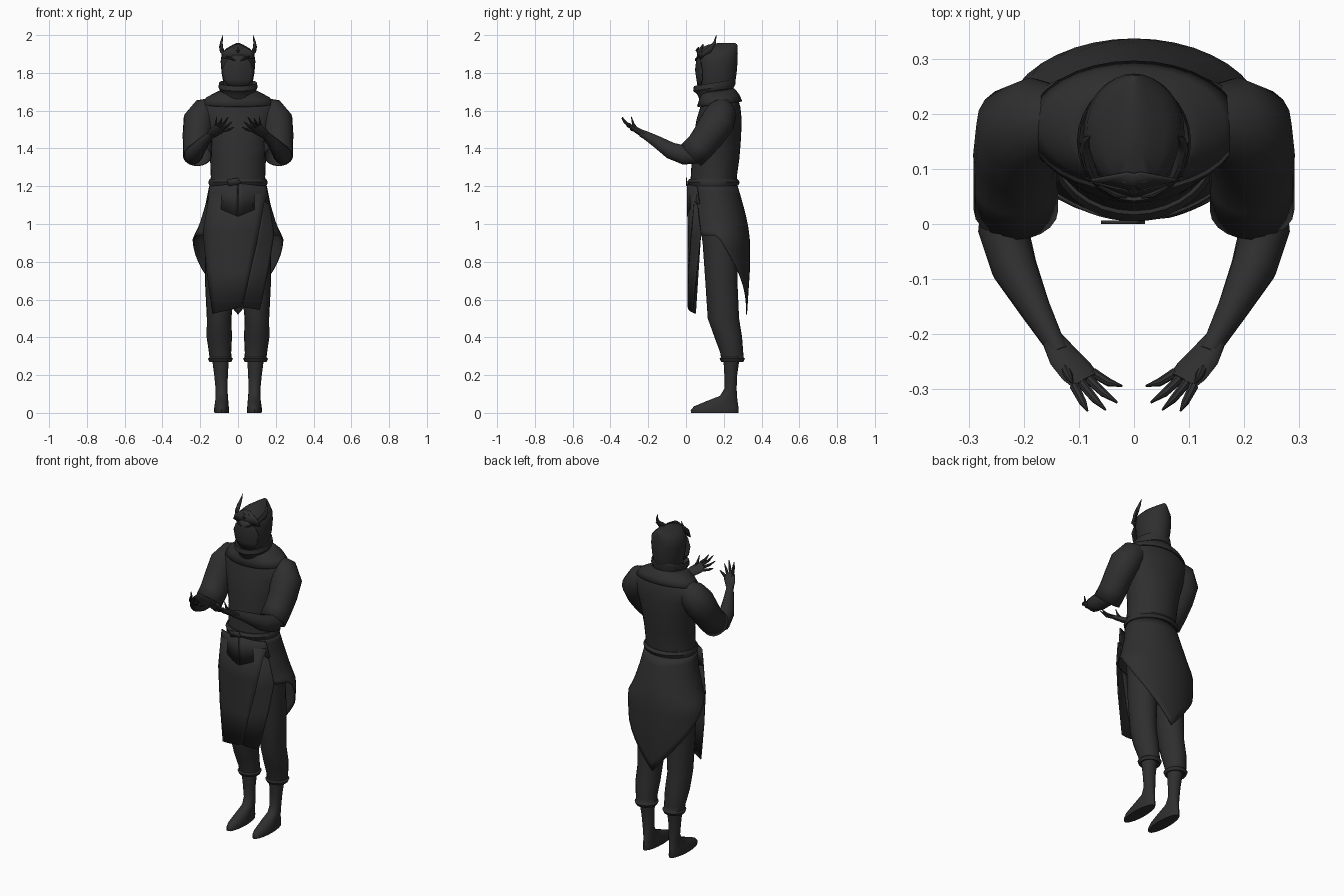
import bpy, bmesh, math
from mathutils import Vector

cloth = bpy.data.materials.new("dark_cloth")
cloth.diffuse_color = (0.028, 0.028, 0.028, 1)


def finish(name, bm, mirror=False, thick=0.0, angle=40):
    bmesh.ops.recalc_face_normals(bm, faces=bm.faces)
    me = bpy.data.meshes.new(name)
    bm.to_mesh(me)
    bm.free()
    ob = bpy.data.objects.new(name, me)
    bpy.context.collection.objects.link(ob)
    me.materials.append(cloth)
    if thick:
        m = ob.modifiers.new("thickness", 'SOLIDIFY')
        m.thickness, m.offset = thick, 0
    if mirror:
        ob.modifiers.new("mirror", 'MIRROR').use_clip = False
    bpy.ops.object.select_all(action='DESELECT')
    ob.select_set(True)
    bpy.context.view_layer.objects.active = ob
    bpy.ops.object.shade_smooth_by_angle(angle=math.radians(angle))
    return ob


def skin(bm, rings, closed=True, caps=(True, True)):
    vs = [[bm.verts.new(p) for p in r] for r in rings]
    n = len(vs[0])
    for a, b in zip(vs, vs[1:]):
        for i in range(n if closed else n - 1):
            j = (i + 1) % n
            bm.faces.new((a[i], a[j], b[j], b[i]))
    if closed and caps[0]:
        bm.faces.new(vs[0])
    if closed and caps[1]:
        bm.faces.new(vs[-1])


def loft(name, rows, tilt=0.0, n=24, ymin=-9, caps=(True, True), **kw):
    """rows: (z, centre x, centre y, radius x, radius y)"""
    rings = []
    for z, cx, cy, rx, ry in rows:
        ring = []
        for i in range(n):
            a = 2 * math.pi * i / n
            y = max(ymin, cy + ry * math.sin(a))
            ring.append((cx + rx * math.cos(a), y, z + tilt * (y - cy)))
        rings.append(ring)
    bm = bmesh.new()
    skin(bm, rings, caps=caps)
    return finish(name, bm, **kw)


def add_tube(bm, path, n=14, ref=(1, 0, 0), caps=(True, True)):
    """path: (x, y, z, radius along ref, radius across)"""
    pts = [Vector(p[:3]) for p in path]
    rings = []
    for i, p in enumerate(path):
        t = (pts[min(i + 1, len(pts) - 1)] - pts[max(i - 1, 0)]).normalized()
        u = Vector(ref)
        u = (u - t * u.dot(t)).normalized()
        v = t.cross(u)
        rings.append([pts[i] + u * p[3] * math.cos(2 * math.pi * k / n)
                      + v * p[4] * math.sin(2 * math.pi * k / n) for k in range(n)])
    skin(bm, rings, caps=caps)


def tube(name, path, n=14, ref=(1, 0, 0), caps=(True, True), **kw):
    bm = bmesh.new()
    add_tube(bm, path, n, ref, caps)
    return finish(name, bm, **kw)


def panel(name, rows, yfun, cols=8, thick=0.006, **kw):
    """rows: (left x, left z, right x, right z) across a sheet bent by yfun(x, z)"""
    grid = []
    for lx, lz, rx, rz in rows:
        line = []
        for i in range(cols + 1):
            t = i / cols
            x, z = lx + (rx - lx) * t, lz + (rz - lz) * t
            line.append((x, yfun(x, z), z))
        grid.append(line)
    bm = bmesh.new()
    skin(bm, grid, closed=False)
    return finish(name, bm, thick=thick, **kw)


def interp(table, z):
    for a, b in zip(table, table[1:]):
        if a[0] >= z >= b[0]:
            t = (a[0] - z) / (a[0] - b[0])
            return [p + (q - p) * t for p, q in zip(a, b)]
    return table[-1]


# Torso and layered mantle
loft("tunic_torso", [(1.16, 0, .145, .153, .127), (1.25, 0, .147, .144, .122),
     (1.35, 0, .157, .148, .126), (1.45, 0, .165, .165, .126), (1.55, 0, .175, .195, .12),
     (1.62, 0, .182, .215, .106), (1.655, 0, .18, .175, .097), (1.685, 0, .17, .115, .09),
     (1.70, 0, .165, .08, .08)], n=32)
loft("shoulder_mantle", [(1.635, 0, .178, .19, .116), (1.667, 0, .177, .165, .104),
     (1.69, 0, .17, .12, .095), (1.705, 0, .165, .09, .088)], tilt=.12, n=32,
     caps=(False, False), thick=.008)
loft("collar", [(1.66, 0, .165, .102, .09), (1.70, 0, .155, .09, .094), (1.722, 0, .15, .104, .112),
     (1.748, 0, .15, .1, .108), (1.735, 0, .155, .085, .09)], tilt=.16, n=28)

# Long coat skirt with a pointed tail: z, half width, depth centre, half depth
shape = [(1.2, .15, .145, .126), (1.1, .17, .16, .14), (1.0, .2, .17, .155),
         (.92, .238, .18, .155), (.75, .232, .18, .155), (.52, .21, .18, .14)]
n = 40
rings = []
for r in range(13):
    ring = []
    for i in range(n):
        a = 2 * math.pi * i / n
        d = min(a, 2 * math.pi - a) / math.radians(95)
        hem = .52 + .42 * min(1, d)
        z = 1.2 + (hem - 1.2) * r / 12
        _, rx, cy, ry = interp(shape, z)
        ring.append((rx * math.sin(a), cy + ry * math.cos(a), z))
    rings.append(ring)
bm = bmesh.new()
skin(bm, rings, caps=(False, False))
finish("coat_skirt", bm, thick=.006)

# Front apron panels, pointed waist flap and sash
panel("apron_left", [(-.15, 1.16, .15, 1.16), (-.185, .96, .12, .96), (-.165, .75, .07, .75),
      (-.135, .525, .02, .56)], lambda x, z: .01 + 2 * x * x + .02 * max(0, .7 - z))
panel("apron_right", [(.14, 1.12, .165, 1.1), (.1, .9, .19, .95), (.065, .75, .165, .78),
      (.025, .56, .115, .545)], lambda x, z: .006 + 2 * x * x + .02 * max(0, .7 - z))
for name, s in (("waist_flap_left", -1), ("waist_flap_right", 1)):
    panel(name, [(s * .002, 1.215, s * .148, 1.2), (s * .002, 1.04, s * .165, 1.11)],
          lambda x, z: .008 + 2.3 * x * x)
loft("waist_sash", [(1.205, 0, .145, .153, .132), (1.222, 0, .145, .157, .14),
     (1.238, 0, .145, .15, .128)], n=32)
panel("sash_end", [(-.06, 1.235, .0, 1.245), (-.05, 1.2, .02, 1.215)], lambda x, z: .003, cols=2)

# Trousers with cuffs
loft("trouser_leg", [(1.02, .085, .17, .08, .1), (.9, .09, .18, .085, .092), (.7, .095, .187, .08, .085),
     (.5, .1, .198, .065, .083), (.4, .099, .224, .067, .073), (.32, .095, .242, .059, .061),
     (.295, .093, .245, .058, .06), (.287, .093, .245, .066, .067), (.27, .093, .245, .058, .058),
     (.28, .093, .243, .035, .04)], n=20, mirror=True)
# Shins and feet
loft("shin_and_foot", [(.3, .093, .241, .046, .044), (.2, .09, .237, .036, .034),
     (.13, .087, .236, .032, .032), (.09, .086, .225, .032, .045), (.06, .086, .188, .035, .085),
     (.035, .087, .16, .038, .117), (.015, .087, .152, .04, .127), (0, .087, .152, .038, .126)],
     n=20, mirror=True)

# Wide short sleeves
tube("sleeve", [(.12, .19, 1.6, .07, .055), (.175, .187, 1.585, .08, .078), (.205, .17, 1.545, .083, .088),
     (.215, .125, 1.475, .075, .082), (.215, .075, 1.41, .074, .075), (.215, .025, 1.362, .074, .074)],
     n=20, caps=(True, False), thick=.006, mirror=True, angle=60)
# Forearms
tube("forearm", [(.23, .07, 1.37, .045, .05), (.238, -.01, 1.365, .046, .052), (.218, -.08, 1.388, .042, .045),
     (.182, -.15, 1.433, .029, .033), (.149, -.21, 1.468, .02, .023), (.135, -.235, 1.48, .02, .02)],
     mirror=True)
# Hands with five tapering fingers
spread = Vector((.68, -.49, .54)).normalized()
bm = bmesh.new()
add_tube(bm, [(.149, -.21, 1.468, .02, .018), (.128, -.242, 1.485, .031, .016),
         (.105, -.268, 1.5, .034, .014), (.088, -.286, 1.511, .03, .01)], n=12, ref=spread)
tips = [(.085, -.34, 1.56), (.052, -.338, 1.566), (.031, -.325, 1.542), (.022, -.295, 1.512)]
fingers = [(Vector((.092, -.282, 1.509)) + spread * k, Vector(t))
           for k, t in zip((.025, .009, -.008, -.024), tips)]
fingers.append((Vector((.13, -.255, 1.495)), Vector((.112, -.29, 1.568))))
for base, tip in fingers:
    mid = (base + tip) / 2 + Vector((-.003, -.006, -.004))
    add_tube(bm, [(*base, .009, .009), (*mid, .0075, .0075), (*tip, .002, .002)], n=8, ref=spread)
finish("hand", bm, mirror=True)

# Hood with a ridged crown and a flat front
loft("hood", [(1.71, 0, .16, .07, .085), (1.75, 0, .165, .078, .096), (1.80, 0, .165, .087, .103),
     (1.86, 0, .165, .092, .108), (1.905, 0, .167, .086, .107), (1.932, 0, .17, .058, .103),
     (1.95, 0, .195, .026, .076), (1.958, 0, .215, .008, .045)], n=32, ymin=.075)
# Hood peak over the brow
panel("hood_brow", [(-.012, 1.95, .012, 1.95), (-.074, 1.915, .074, 1.915), (-.089, 1.875, .089, 1.875)],
      lambda x, z: .062 + .25 * abs(x) + max(0, z - 1.915) * .8)
# Creased face mask
panel("face_mask", [(-.02, 1.895, .02, 1.895), (-.065, 1.86, .065, 1.86), (-.085, 1.815, .085, 1.815),
      (-.076, 1.765, .076, 1.765), (-.045, 1.725, .045, 1.725)],
      lambda x, z: .05 + 3.4 * x * x + .1 * abs(x) + .15 * abs(z - 1.82), cols=10)
# Slanted eye rims and forehead gem
tube("eye_rim", [(.014, .049, 1.865, .003, .003), (.035, .054, 1.874, .006, .006),
     (.062, .068, 1.888, .003, .003)], n=8, ref=(0, 0, 1), mirror=True)
loft("forehead_gem", [(1.905, 0, .06, .002, .002), (1.92, 0, .06, .012, .01), (1.937, 0, .066, .002, .002)], n=4, angle=10)

# Curved horns with a smaller side spur
bm = bmesh.new()
add_tube(bm, [(.072, .085, 1.895, .008, .012), (.083, .11, 1.915, .011, .014), (.09, .135, 1.935, .01, .012),
         (.088, .152, 1.962, .007, .008), (.08, .16, 2.0, .001, .001)], n=10)
add_tube(bm, [(.075, .1, 1.905, .007, .009), (.09, .125, 1.912, .006, .008), (.1, .15, 1.943, .001, .001)], n=8)
finish("horn", bm, mirror=True)
